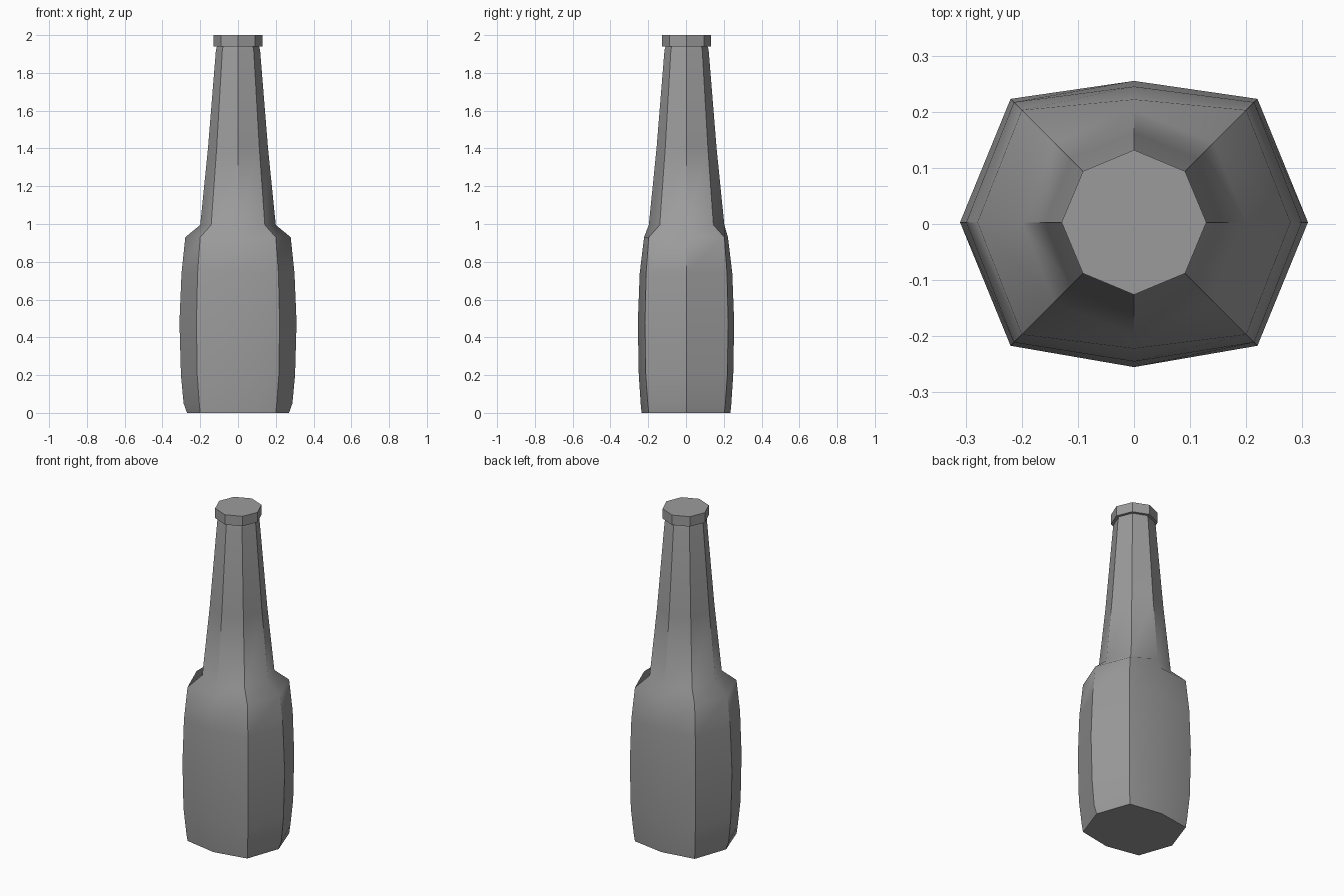
import bpy
import bmesh
import math

if "Cube" in bpy.data.objects:
    bpy.data.objects.remove(bpy.data.objects["Cube"], do_unlink=True)

grey = bpy.data.materials.new("matte grey")
grey.use_nodes = True
colour = (0.33, 0.33, 0.33, 1)
grey.diffuse_color = colour
grey.node_tree.nodes["Principled BSDF"].inputs["Base Color"].default_value = colour

AXIS_Y = 0.003
DIAG = math.sqrt(0.5)


def ring(bm, z, side, diag, front):
    """Eight-sided cross-section with separate side, corner and front reach."""
    verts = []
    for i in range(8):
        c, s = math.cos(i * math.pi / 4), math.sin(i * math.pi / 4)
        if i % 2:
            x, y = diag * c / DIAG, diag * s / DIAG
        else:
            x, y = side * c, front * s
        shift = 0 if i in (2, 6) and side != front else AXIS_Y
        verts.append(bm.verts.new((x, y + shift, z)))
    return verts


def lathe(name, profile, flat=False):
    """Skin the rings; soft along the height, crisp at the corners."""
    bm = bmesh.new()
    rings = [ring(bm, *p) for p in profile]
    bm.faces.new(rings[0][::-1])
    bm.faces.new(rings[-1])
    for low, high in zip(rings, rings[1:]):
        for i in range(8):
            j = (i + 1) % 8
            bm.faces.new((low[i], low[j], high[j], high[i]))
    bm.normal_update()
    for face in bm.faces:
        face.smooth = not flat and len(face.verts) == 4
    for edge in bm.edges:
        upright = abs(edge.verts[0].co.z - edge.verts[1].co.z) > 0.001
        rim = any(len(f.verts) == 8 for f in edge.link_faces)
        edge.smooth = not (rim or upright and edge.calc_face_angle() > math.radians(30))
    mesh = bpy.data.meshes.new(name)
    bm.to_mesh(mesh)
    bm.free()
    mesh.materials.append(grey)
    obj = bpy.data.objects.new(name, mesh)
    bpy.context.collection.objects.link(obj)
    return obj


# Body, shoulder and neck: height, side, corner, front
lathe("bottle", [
    (0, 0.27, 0.2, 0.235),
    (0.05, 0.288, 0.205, 0.24),
    (0.2, 0.302, 0.216, 0.25),
    (0.48, 0.31, 0.22, 0.255),
    (0.74, 0.299, 0.214, 0.245),
    (0.93, 0.279, 0.2, 0.222),
    (0.995, 0.2, 0.142, 0.2),
    (1.4, 0.159, 0.113, 0.159),
    (1.92, 0.117, 0.083, 0.117),
    (1.945, 0.11, 0.078, 0.11),
])

# Cap on the neck
lathe("cap", [(1.94, 0.129, 0.091, 0.129), (2, 0.129, 0.091, 0.129)], flat=True)
